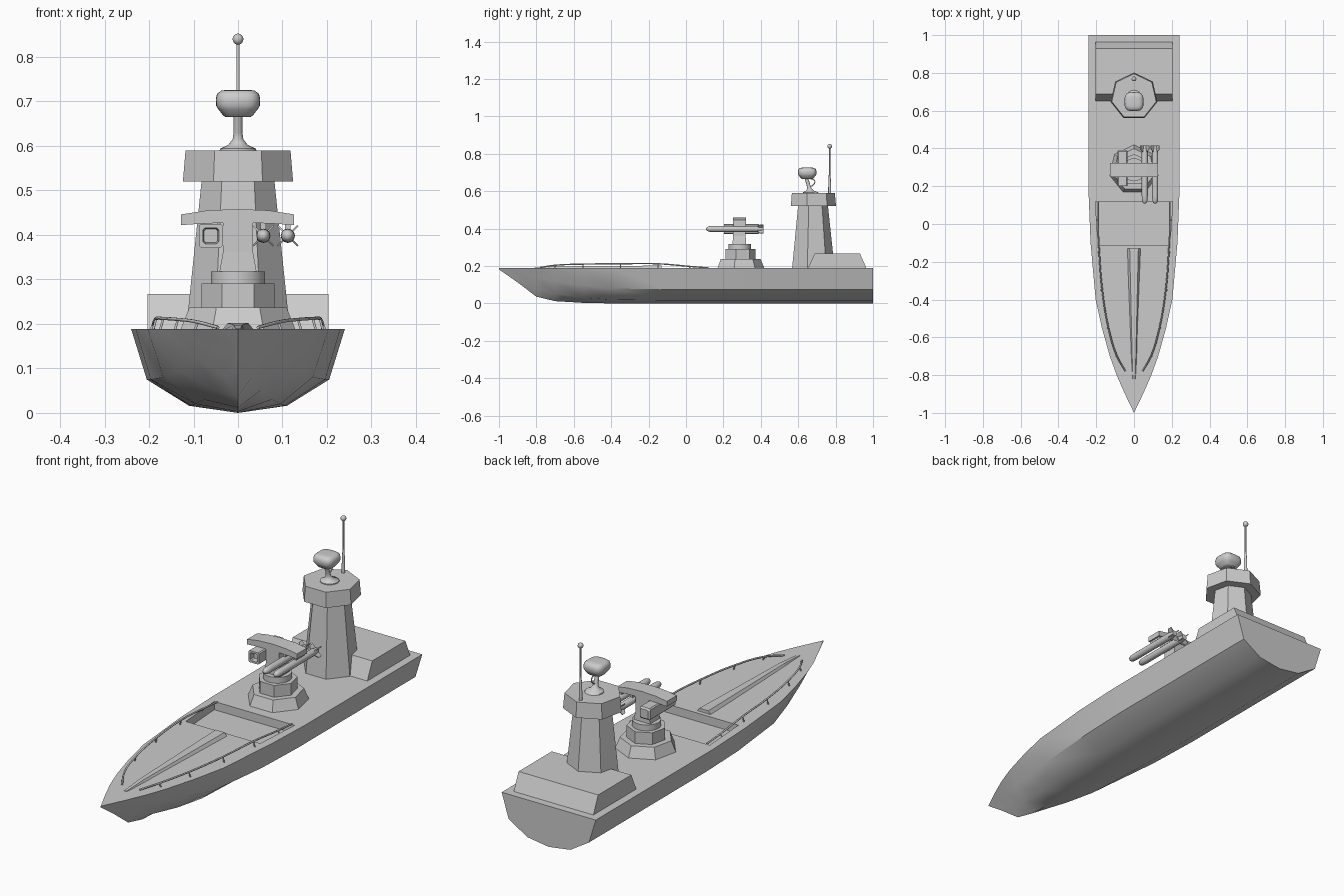
import bpy, bmesh, math
from mathutils import Vector

if "Cube" in bpy.data.objects:
    bpy.data.objects.remove(bpy.data.objects["Cube"])

grey = bpy.data.materials.new("naval grey")
grey.use_nodes = True
COLOUR = (0.6, 0.6, 0.6, 1)
grey.diffuse_color = COLOUR
grey.node_tree.nodes["Principled BSDF"].inputs["Base Color"].default_value = COLOUR


def finish(name, bm, smooth=None):
    bmesh.ops.remove_doubles(bm, verts=bm.verts, dist=0.0004)
    bmesh.ops.recalc_face_normals(bm, faces=bm.faces)
    mesh = bpy.data.meshes.new(name)
    bm.to_mesh(mesh)
    bm.free()
    obj = bpy.data.objects.new(name, mesh)
    bpy.context.collection.objects.link(obj)
    mesh.materials.append(grey)
    if smooth:
        bpy.ops.object.select_all(action='DESELECT')
        obj.select_set(True)
        bpy.context.view_layer.objects.active = obj
        bpy.ops.object.shade_smooth_by_angle(angle=math.radians(smooth))
    return obj


def loft(name, rings, smooth=None):
    """Skin a list of equal-length point rings and cap both ends."""
    bm = bmesh.new()
    rows = [[bm.verts.new(p) for p in ring] for ring in rings]
    n = len(rows[0])
    for a, b in zip(rows, rows[1:]):
        for i in range(n):
            j = (i + 1) % n
            bm.faces.new((a[i], a[j], b[j], b[i]))
    bm.faces.new(rows[0])
    bm.faces.new(rows[-1])
    return finish(name, bm, smooth)


def lathe(name, centre, profile, sides, smooth=None, lean=0):
    """Upright turned shape; one corner points aft. Profile is (radius, z)."""
    z0 = profile[0][1]
    return loft(name, [[(centre[0] + r * math.sin(k * math.tau / sides),
                         centre[1] + r * math.cos(k * math.tau / sides) + lean * (z - z0), z)
                        for k in range(sides)] for r, z in profile], smooth)


def barrel(name, x, z, profile, sides=12):
    """Turned shape lying along y. Profile is (radius, y)."""
    return loft(name, [[(x + r * math.cos(k * math.tau / sides), y,
                         z + r * math.sin(k * math.tau / sides))
                        for k in range(sides)] for r, y in profile], 40)


def block(name, x, y, z, top_y=None):
    """Box from ranges, optionally with a shorter top."""
    def ring(yr, h):
        return [(x[0], yr[0], h), (x[1], yr[0], h), (x[1], yr[1], h), (x[0], yr[1], h)]
    return loft(name, [ring(y, z[0]), ring(top_y or y, z[1])])


def tube(name, points, radius, smooth_path=True):
    curve = bpy.data.curves.new(name, 'CURVE')
    curve.dimensions = '3D'
    curve.bevel_depth = radius
    curve.bevel_resolution = 1
    curve.use_fill_caps = True
    spline = curve.splines.new('BEZIER')
    spline.bezier_points.add(len(points) - 1)
    spline.resolution_u = 4
    for bp, p in zip(spline.bezier_points, points):
        bp.co = p
        bp.handle_left_type = bp.handle_right_type = 'AUTO' if smooth_path else 'VECTOR'
    obj = bpy.data.objects.new(name, curve)
    bpy.context.collection.objects.link(obj)
    curve.materials.append(grey)
    return obj


# Hull stations: y, deck half width, chine (x, z), bilge (x, z), keel z
DECK = 0.188
stations = [
    (-1.0, 0, 0, .182, 0, .182, .182),
    (-.9, .048, .030, .160, .012, .135, .112),
    (-.8, .092, .062, .140, .030, .080, .036),
    (-.7, .128, .092, .120, .050, .050, .012),
    (-.55, .170, .132, .095, .076, .030, .003),
    (-.4, .203, .168, .080, .096, .020, 0),
    (-.1, .230, .196, .075, .106, .016, 0),
    (.15, .240, .205, .075, .110, .016, 0),
    (1.0, .240, .205, .075, .110, .016, 0)]
bm = bmesh.new()
rows = []
for y, dx, cx, cz, bx, bz, kz in stations:
    half = [(dx, DECK), (cx, cz), (bx, bz)]
    pts = half + [(0, kz)] + [(-x, z) for x, z in reversed(half)]
    rows.append([bm.verts.new((x, y, z)) for x, z in pts])
for a, b in zip(rows, rows[1:]):
    for i in range(len(a) - 1):
        bm.faces.new((a[i], a[i + 1], b[i + 1], b[i]))
bm.faces.new([r[0] for r in rows] + [r[-1] for r in reversed(rows[1:])])
bm.faces.new(rows[-1])
hull = finish("hull", bm, 35)

# Sunken well in the foredeck
cutter = loft("well_cutter", [[(-.19, -.11, z), (.19, -.11, z), (.205, .12, z), (-.205, .12, z)]
                              for z in (.15, .25)])
cut = hull.modifiers.new("well", 'BOOLEAN')
cut.operation = 'DIFFERENCE'
cut.object = cutter
cut.solver = 'EXACT'
bpy.context.view_layer.objects.active = hull
bpy.ops.object.modifier_apply(modifier=cut.name)
bpy.data.objects.remove(cutter)

# Raised spine along the foredeck
loft("foredeck_spine", [[(-w, y, DECK - .004), (w, y, DECK - .004),
                         (w * .6, y, DECK + h), (-w * .6, y, DECK + h)]
                        for y, w, h in ((-.82, .010, .002), (-.7, .016, .010), (-.13, .038, .014))])

# Handrails with stanchions on both sides
rail_path = [(.190, .12, .190), (.190, .02, .198), (.184, -.15, .212), (.168, -.35, .212),
             (.135, -.55, .210), (.090, -.70, .204), (.045, -.78, .192)]
for side, s in (("left", 1), ("right", -1)):
    tube(side + "_handrail", [(s * x, y, z) for x, y, z in rail_path], .004)
    for i, (x, y, z) in enumerate(rail_path[1:-1]):
        tube(f"{side}_stanchion_{i + 1}", [(s * x, y, z), (s * (x + .007), y, DECK - .002)], .003, False)

# Aft deckhouse and seven-sided tower
block("deckhouse", (-.203, .203), (.65, .967), (DECK - .005, .267), (.688, .93))
TOWER = (0, .675)
lathe("tower", TOWER, [(.120, DECK - .005), (.083, .53)], 7)
lathe("tower_crown", TOWER, [(.127, .52), (.121, .59)], 7)

# Radar pedestal, head and cable
lathe("radar_pedestal", (0, .668), [(.042, .588), (.040, .594), (.022, .602), (.012, .615),
                                    (.010, .63), (.010, .672)], 16, 40, lean=-.3)
head = []
for r, z in ((.028, .665), (.033, .668), (.044, .682), (.049, .690), (.050, .705),
             (.047, .717), (.038, .724), (.025, .726)):
    ring = []
    for k in range(24):
        a = k * math.tau / 24
        c, s = math.cos(a), math.sin(a)
        ring.append((r * math.copysign(abs(c) ** .6, c),
                     .648 + r * math.copysign(abs(s) ** .6, s), z))
    head.append(ring)
loft("radar_head", head, 40)
tube("radar_cable", [(0, .66, .668), (0, .688, .655), (0, .682, .635), (0, .66, .622)], .003)

# Whip antenna with a ball tip
lathe("antenna", (0, .768), [(.008, .588), (.007, .65), (.004, .70), (.004, .83)], 10, 40)
lathe("antenna_ball", (0, .768), [(max(.0125 * math.sin(k * math.pi / 8), .001),
                                   .84 - .0125 * math.cos(k * math.pi / 8)) for k in range(9)], 14, 60)

# Weapon mount base tiers
MOUNT = (0, .287)
lathe("mount_base", MOUNT, [(.134, DECK - .005), (.112, .237)], 7)
lathe("mount_middle", MOUNT, [(.084, .235), (.084, .291)], 7)
lathe("mount_ring", MOUNT, [(.061, .289), (.061, .318)], 24, 40)
loft("mount_post", [[(-w, .285 - d, z), (w, .285 - d, z), (w, .285 + d, z), (-w, .285 + d, z)]
                    for w, d, z in ((.042, .036, .316), (.034, .034, .36), (.034, .034, .44))])

# Arched crossbar
loft("crossbar", [[(x, .25, lo), (x, .322, lo), (x, .322, hi), (x, .25, hi)]
                  for x, lo, hi in ((-.128, .422, .446), (-.07, .426, .455), (0, .427, .458),
                                    (.07, .426, .455), (.126, .422, .446))])

# Twin missiles with tail fins, hung from the crossbar
for i, x in enumerate((.057, .112)):
    name = f"missile_{i + 1}"
    barrel(name, x, .398, [(.004, .108), (.010, .112), (.015, .125), (.016, .15),
                           (.016, .385), (.012, .405), (.012, .415)])
    block(name + "_hanger", (x - .006, x + .006), (.255, .317), (.405, .43))
    for k in range(4):
        a = math.pi / 4 + k * math.pi / 2
        out = Vector((math.cos(a), 0, math.sin(a)))
        flat = Vector((-out.z, 0, out.x)) * .002
        base = Vector((x, 0, .398))
        loft(f"{name}_fin_{k + 1}",
             [[base + out * r + flat * s + Vector((0, y, 0)) for s, y in
               ((-1, y0), (1, y0), (1, .415), (-1, .415))] for r, y0 in ((.008, .375), (.032, .395))])

# Sensor box with recessed front and rear frames
bm = bmesh.new()


def octagon(w, c, y):
    pts = [(w, c), (c, w), (-c, w), (-w, c), (-w, -c), (-c, -w), (c, -w), (w, -c)]
    return [(-.061 + u, y, .398 + v) for u, v in pts]


loft("sensor_box", [octagon(.015, .011, .225), octagon(.018, .013, .202), octagon(.027, .022, .202),
                    octagon(.027, .022, .385), octagon(.020, .015, .392)])
bm.free()
block("sensor_hanger", (-.075, -.045), (.255, .317), (.415, .432))
